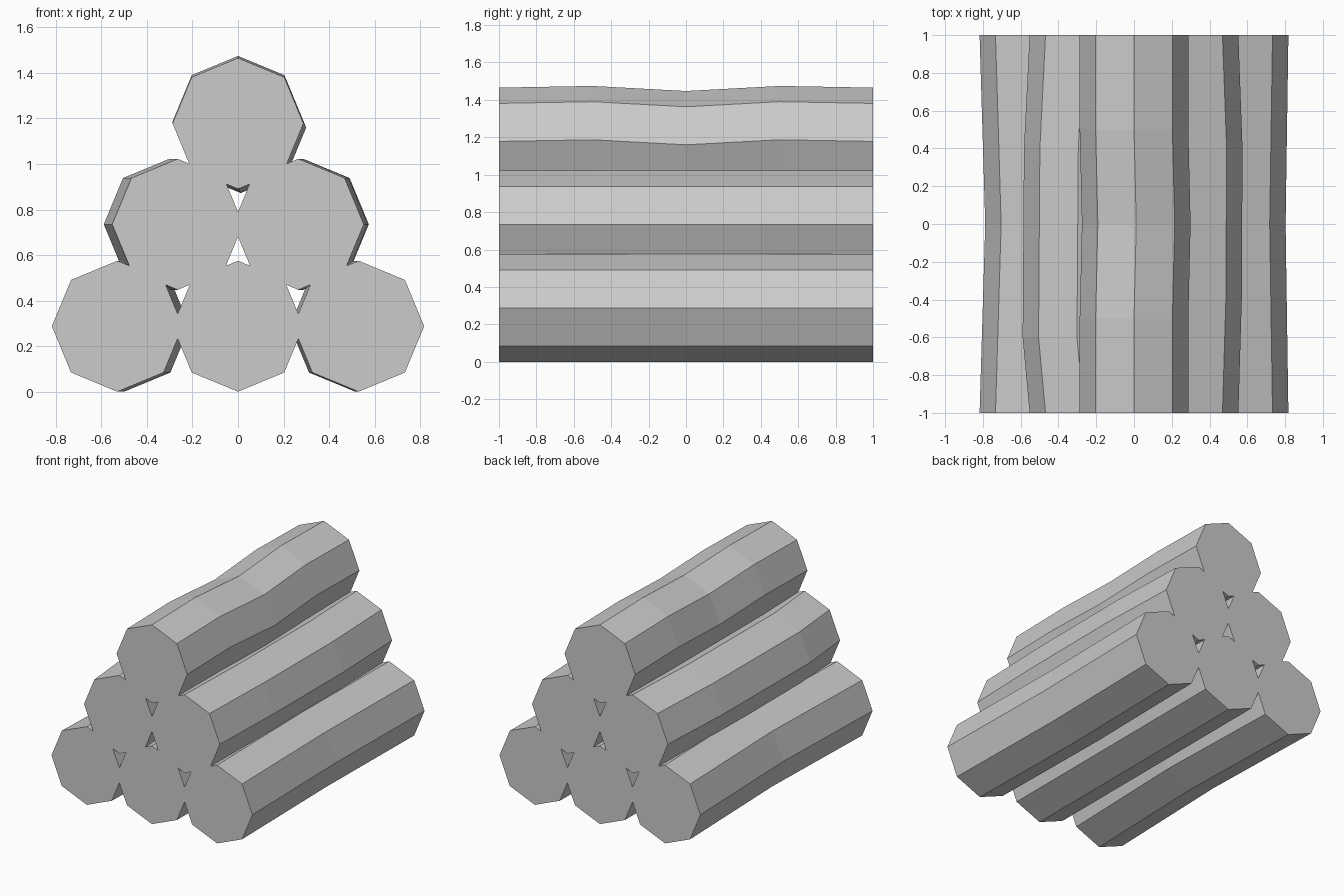
import bpy, bmesh
from math import cos, sin, tau

if "Cube" in bpy.data.objects:
    bpy.data.objects.remove(bpy.data.objects["Cube"])

RADIUS = 0.2875
SIDES = 8


def log(name, x, z, bends=()):
    """Octagonal log along y; bends are (y, x offset, z offset) rings between the ends."""
    bm = bmesh.new()
    rings = []
    for y, dx, dz in [(-1, 0, 0), *bends, (1, 0, 0)]:
        rings.append([bm.verts.new((x + dx + RADIUS * cos(tau * i / SIDES), y,
                                    z + dz + RADIUS * sin(tau * i / SIDES)))
                      for i in range(SIDES)])
    for a, b in zip(rings, rings[1:]):
        for i in range(SIDES):
            j = (i + 1) % SIDES
            bm.faces.new((a[i], a[j], b[j], b[i]))
    bm.faces.new(rings[0])
    bm.faces.new(rings[-1][::-1])
    bmesh.ops.recalc_face_normals(bm, faces=bm.faces)
    mesh = bpy.data.meshes.new(name)
    bm.to_mesh(mesh)
    bm.free()
    bpy.context.collection.objects.link(bpy.data.objects.new(name, mesh))


# Bottom row
log("bottom_log_left", -0.53, RADIUS, [(0, 0.03, 0)])
log("bottom_log_middle", 0, RADIUS)
log("bottom_log_right", 0.53, RADIUS, [(0, -0.015, 0)])

# Middle row, bowed outward
log("middle_log_left", -0.265, 0.735, [(-0.6, -0.037, 0), (0.4, -0.03, 0)])
log("middle_log_right", 0.265, 0.735, [(-0.4, 0.018, 0), (0.4, 0.022, 0)])

# Top log, sagging in the middle
log("top_log", 0, 1.178, [(-0.5, 0, 0.009), (0, 0.012, -0.018), (0.5, 0, 0.009)])
